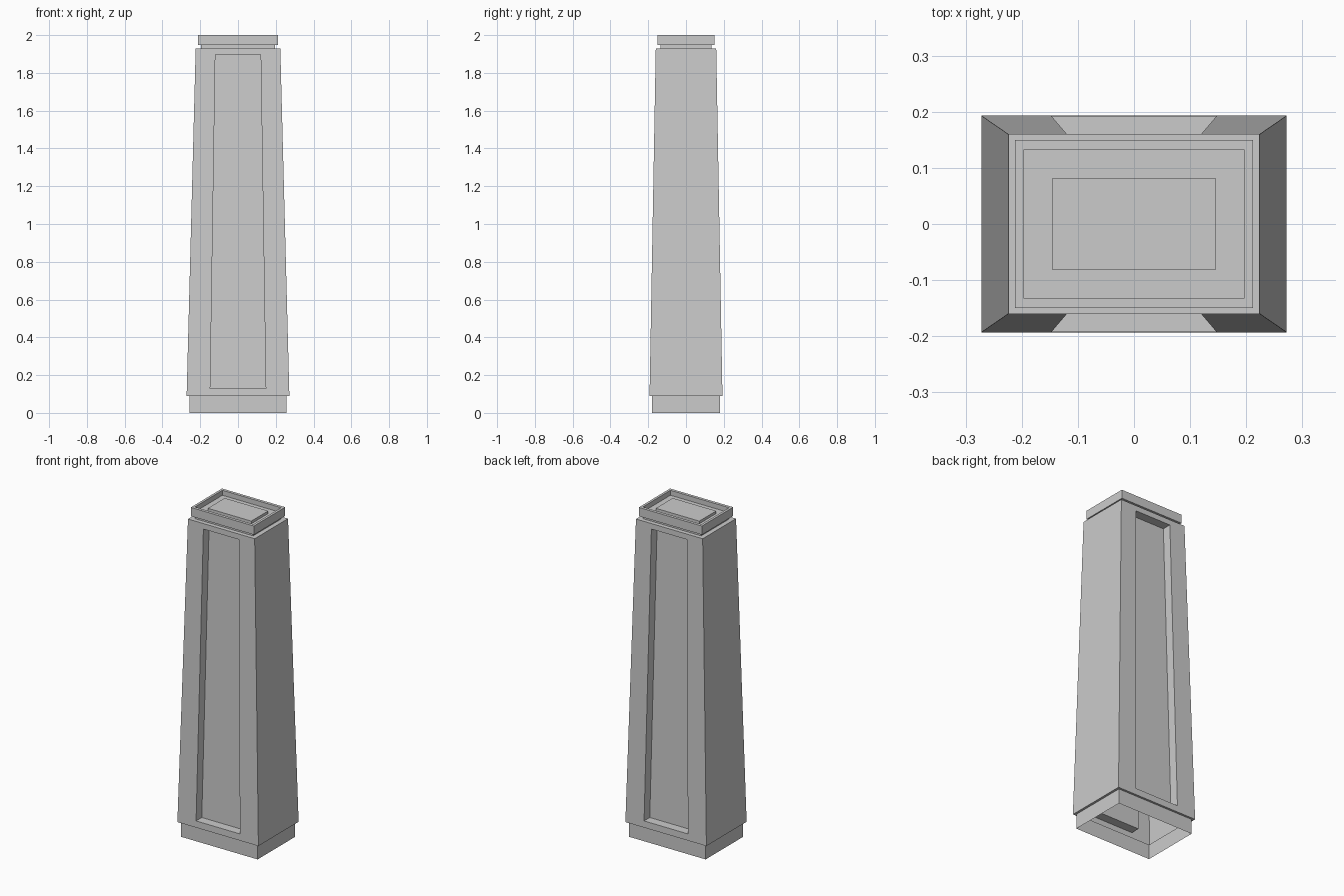
import bpy, bmesh

if "Cube" in bpy.data.objects:
    bpy.data.objects.remove(bpy.data.objects["Cube"])


def rect(hx, hy, z):
    """Horizontal rectangle loop."""
    return [(-hx, -hy, z), (hx, -hy, z), (hx, hy, z), (-hx, hy, z)]


def loft(bm, loops, cap=True):
    """Skin a series of four-point loops, optionally closing the last one."""
    rings = [[bm.verts.new(p) for p in loop] for loop in loops]
    for a, b in zip(rings, rings[1:]):
        for i in range(4):
            j = (i + 1) % 4
            bm.faces.new((a[i], a[j], b[j], b[i]))
    if cap:
        bm.faces.new(rings[-1])


def finish(name, bm):
    bmesh.ops.remove_doubles(bm, verts=bm.verts, dist=1e-5)
    me = bpy.data.meshes.new(name)
    bm.to_mesh(me)
    bm.free()
    ob = bpy.data.objects.new(name, me)
    bpy.context.collection.objects.link(ob)
    return ob


Z0, Z1 = 0.09, 1.93            # body bottom and top
BX, BY = 0.272, 0.193          # body half size at the bottom
TX, TY = 0.224, 0.16           # body half size at the top
DEPTH = 0.055                  # panel recess depth


def face_y(z):
    return BY + (TY - BY) * (z - Z0) / (Z1 - Z0)


def panel_loop(s, xb, xt, zb, zt, inset=0.0):
    """Loop lying on the front (s=-1) or back (s=1) slope, wound outward."""
    yb, yt = s * (face_y(zb) - inset), s * (face_y(zt) - inset)
    k = -s
    return [(-k * xb, yb, zb), (k * xb, yb, zb), (k * xt, yt, zt), (-k * xt, yt, zt)]


# Hollow plinth, open underneath, with the ledge out to the body
bm = bmesh.new()
loft(bm, [rect(0.258, 0.18, 0), rect(0.258, 0.18, Z0), rect(BX, BY, Z0)], cap=False)
finish("plinth", bm)

# Tapered body: plain sides, recessed panels front and back
bm = bmesh.new()
for s in (-1, 1):
    loft(bm, [panel_loop(s, BX, TX, Z0, Z1),
              panel_loop(s, 0.147, 0.12, 0.13, 1.897),
              panel_loop(s, 0.147, 0.12, 0.13, 1.897, DEPTH)])
    side = [(s * BX, -s * BY, Z0), (s * BX, s * BY, Z0),
            (s * TX, s * TY, Z1), (s * TX, -s * TY, Z1)]
    bm.faces.new([bm.verts.new(p) for p in side])
finish("tapered_body", bm)

# Shoulder, neck, cap with sunken tray and raised plate
bm = bmesh.new()
loft(bm, [rect(TX, TY, Z1), rect(0.196, 0.134, Z1), rect(0.196, 0.134, 1.947),
          rect(0.212, 0.15, 1.947), rect(0.212, 0.15, 2.0),
          rect(0.197, 0.132, 2.0), rect(0.197, 0.132, 1.97),
          rect(0.146, 0.081, 1.97), rect(0.146, 0.081, 1.986)])
finish("cap", bm)
